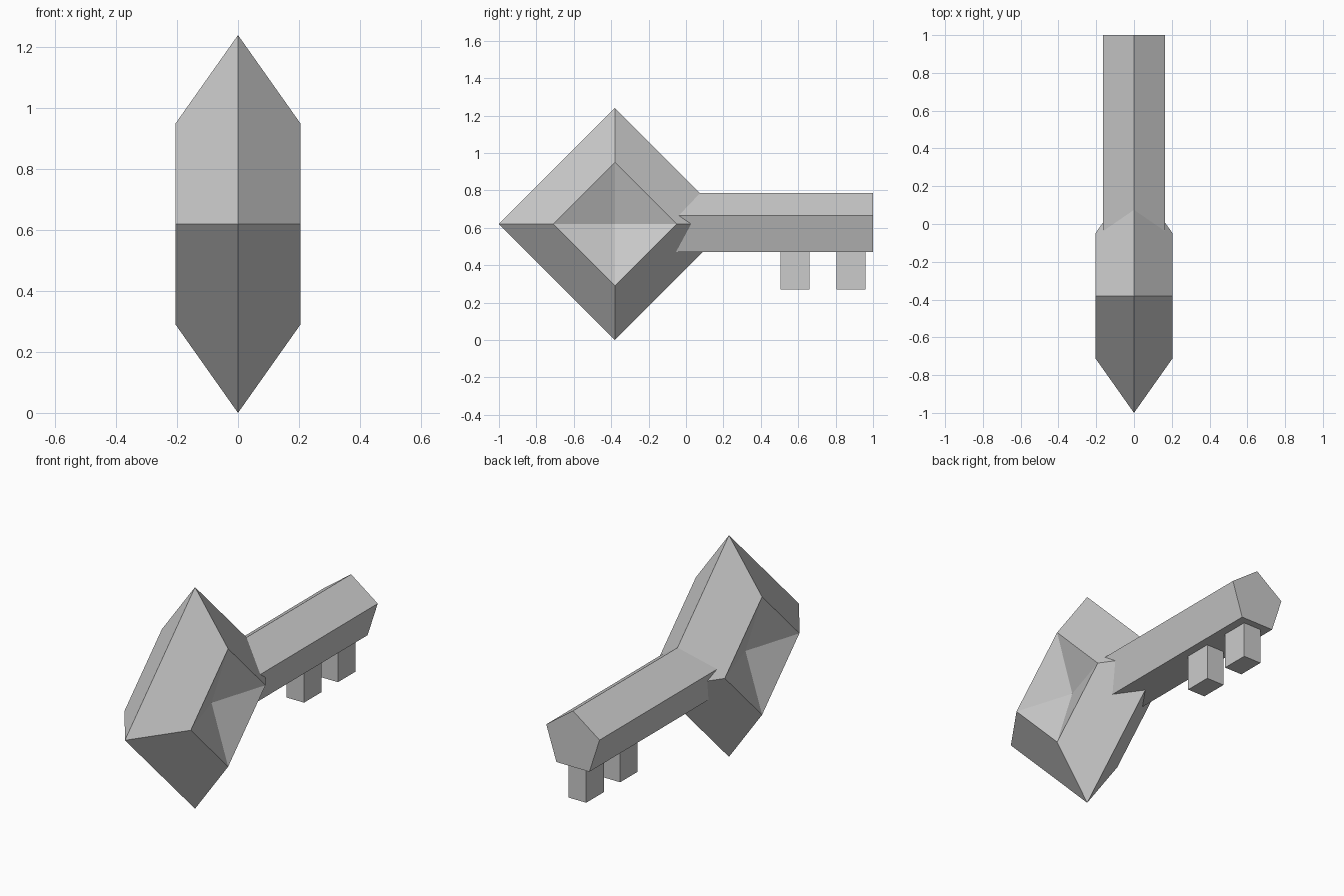
import bpy, bmesh
from math import pi, sin, cos
from mathutils import Vector, Matrix

cube = bpy.data.objects.get("Cube")
if cube:
    bpy.data.objects.remove(cube, do_unlink=True)

# Single grey material
grey = bpy.data.materials.new("plain grey")
grey.use_nodes = True
grey.diffuse_color = (0.6, 0.6, 0.6, 1)
grey.node_tree.nodes["Principled BSDF"].inputs["Base Color"].default_value = (0.6, 0.6, 0.6, 1)


def finish(bm, name):
    bmesh.ops.recalc_face_normals(bm, faces=bm.faces)
    mesh = bpy.data.meshes.new(name)
    bm.to_mesh(mesh)
    bm.free()
    mesh.materials.append(grey)
    obj = bpy.data.objects.new(name, mesh)
    bpy.context.collection.objects.link(obj)
    return obj


# Bow: faceted diamond with a shallow pit on each side, spun in four steps
centre = Vector((0, -0.38, 0.62))
profile = [(0.102, 0), (0.205, 0.33), (0, 0.62), (-0.205, 0.33), (-0.102, 0)]
bm = bmesh.new()
verts = [bm.verts.new(centre + Vector((x, 0, r))) for x, r in profile]
edges = [bm.edges.new(pair) for pair in zip(verts, verts[1:])]
bmesh.ops.spin(bm, geom=verts + edges, cent=centre, axis=(1, 0, 0),
               angle=2 * pi, steps=4, use_duplicate=False)
bmesh.ops.remove_doubles(bm, verts=bm.verts, dist=0.0005)
finish(bm, "key_bow")

# Shaft: five-sided bar with one ridge on top
bm = bmesh.new()
radius, start, end = 0.1735, -0.1, 1.0
section = [bm.verts.new((radius * sin(i * 2 * pi / 5), start,
                         0.6115 + radius * cos(i * 2 * pi / 5))) for i in range(5)]
base = bm.faces.new(section)
extruded = bmesh.ops.extrude_face_region(bm, geom=[base], use_keep_orig=True)["geom"]
bmesh.ops.translate(bm, vec=(0, end - start, 0),
                    verts=[v for v in extruded if isinstance(v, bmesh.types.BMVert)])
finish(bm, "key_shaft")

# Teeth: two blocks hanging below the shaft
for name, y in (("inner_tooth", 0.583), ("outer_tooth", 0.883)):
    bm = bmesh.new()
    bmesh.ops.create_cube(bm, size=1, matrix=Matrix.Translation((0, y, 0.385))
                          @ Matrix.Diagonal((0.11, 0.155, 0.23, 1)))
    finish(bm, name)
